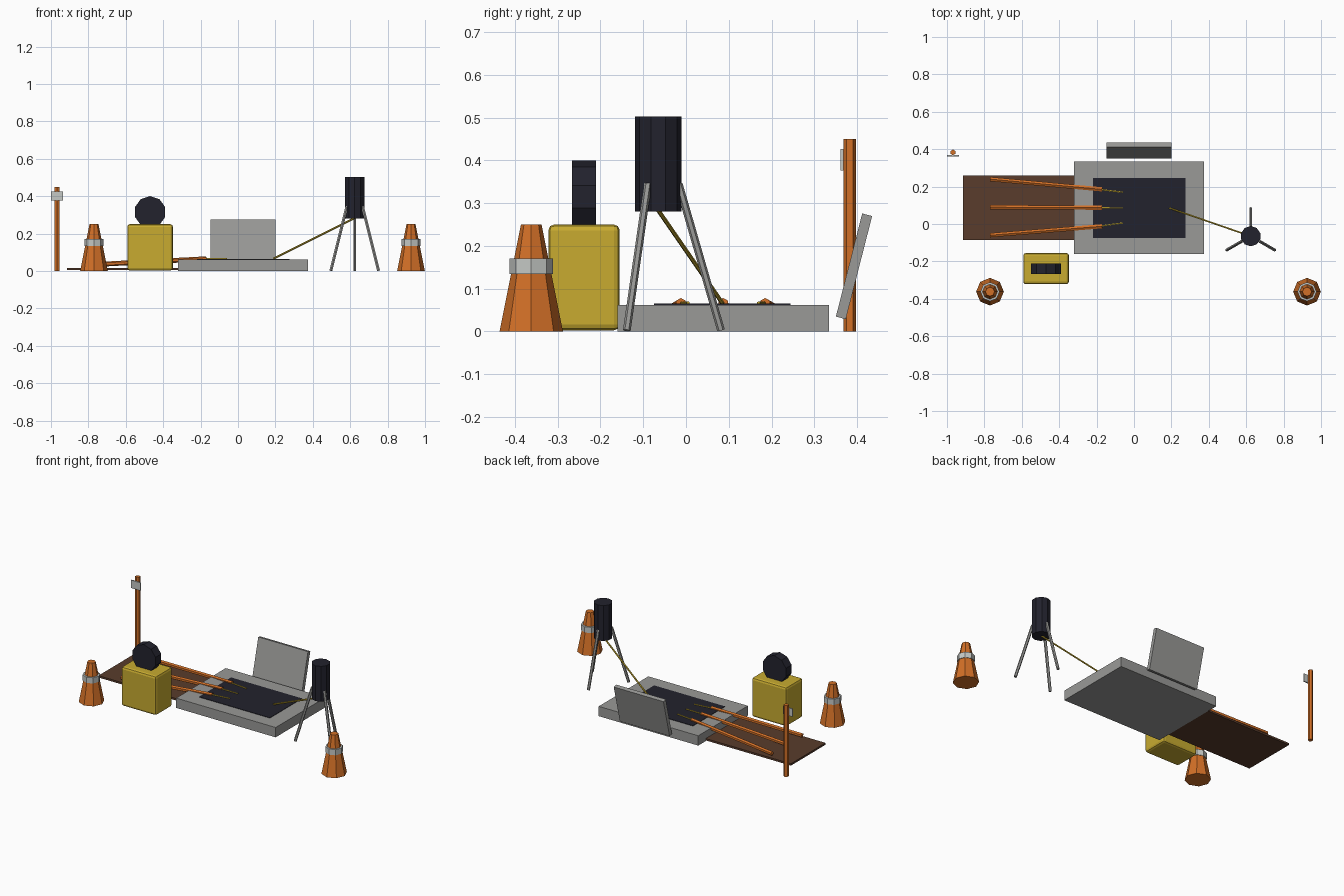
import bpy
import math
from mathutils import Vector, Matrix

if "Cube" in bpy.data.objects:
    bpy.data.objects.remove(bpy.data.objects["Cube"], do_unlink=True)


def material(name, r, g, b):
    mat = bpy.data.materials.new(name)
    mat.use_nodes = True
    mat.diffuse_color = (r, g, b, 1)
    bsdf = mat.node_tree.nodes["Principled BSDF"]
    bsdf.inputs["Base Color"].default_value = (r, g, b, 1)
    bsdf.inputs["Roughness"].default_value = 0.8
    return mat


ORANGE = material("safety orange", 0.64, 0.16, 0.02)
YELLOW = material("machine yellow", 0.58, 0.41, 0.03)
BLACK = material("dark rubber", 0.016, 0.016, 0.026)
GREY = material("concrete grey", 0.32, 0.32, 0.31)
BROWN = material("earth brown", 0.10, 0.045, 0.025)
PALE = material("reflective pale grey", 0.56, 0.58, 0.56)


def finish(name, mat):
    obj = bpy.context.object
    obj.name = name
    obj.data.materials.append(mat)
    return obj


def box(name, mat, low, high, bevel=0):
    """Box between two opposite corners."""
    low, high = Vector(low), Vector(high)
    bpy.ops.mesh.primitive_cube_add(size=1, location=(low + high) / 2)
    obj = finish(name, mat)
    obj.data.transform(Matrix.Diagonal((high - low).to_4d()))
    if bevel:
        mod = obj.modifiers.new("Bevel", "BEVEL")
        mod.width = bevel
        mod.segments = 2
    return obj


def rod(name, mat, start, end, r1, sides=6, r2=None):
    """Faceted rod or tapered cone between two points."""
    start, end = Vector(start), Vector(end)
    axis = end - start
    bpy.ops.mesh.primitive_cone_add(
        vertices=sides, radius1=r1, radius2=r1 if r2 is None else r2,
        depth=axis.length, location=(start + end) / 2)
    obj = finish(name, mat)
    obj.rotation_euler = axis.to_track_quat("Z", "Y").to_euler()
    return obj


# Concrete slab with its dark opening, and the earth strip beside it
box("slab", GREY, (-0.32, -0.16, 0), (0.375, 0.335, 0.062))
box("opening", BLACK, (-0.22, -0.075, 0.058), (0.275, 0.245, 0.0645))
box("earth_strip", BROWN, (-0.915, -0.085, 0.004), (-0.31, 0.26, 0.016))

# Orange conduits with a cable emerging from each
for i, (y_out, y_in, y_tip) in enumerate(
        [(0.24, 0.185, 0.17), (0.09, 0.087, 0.085), (-0.06, -0.012, 0.005)]):
    rod(f"conduit_{i}", ORANGE, (-0.77, y_out, 0.034), (-0.17, y_in, 0.065), 0.013)
    rod(f"cable_{i}", YELLOW, (-0.19, y_in, 0.066), (-0.06, y_tip, 0.066), 0.004)

# Leaning cover panel behind the slab
cover = box("cover_panel", GREY, (-0.147, 0.381, 0.0275), (0.2, 0.405, 0.2765))
cover.rotation_euler.x = -0.25

# Generator with cable reel on top
box("generator", YELLOW, (-0.592, -0.322, 0.002), (-0.348, -0.155, 0.25), 0.014)
reel = rod("cable_reel", BLACK, (-0.47, -0.267, 0.315), (-0.47, -0.21, 0.315), 0.085, 10)

# Tripod with splice canister and feed cable
cx, cy = 0.624, -0.065
rod("canister", BLACK, (cx, cy, 0.28), (cx, cy, 0.503), 0.054, 10)
for i in range(3):
    a = math.radians(90 + 120 * i)
    dx, dy = math.cos(a), math.sin(a)
    rod(f"tripod_leg_{i}", GREY, (cx + 0.147 * dx, cy + 0.147 * dy, 0.002),
        (cx + 0.048 * dx, cy + 0.048 * dy, 0.345), 0.009)
rod("feed_cable", YELLOW, (0.19, 0.085, 0.066), (cx, cy, 0.283), 0.005)

# Traffic cones with reflective collars
for side, x in (("right", -0.77), ("left", 0.925)):
    rod(f"{side}_cone", ORANGE, (x, -0.362, 0), (x, -0.362, 0.25), 0.074, 8, 0.024)
    rod(f"{side}_cone_collar", PALE, (x, -0.362, 0.134), (x, -0.362, 0.17), 0.051, 8)

# Marker post with its tag
rod("marker_post", ORANGE, (-0.968, 0.383, 0), (-0.968, 0.383, 0.45), 0.015)
box("marker_tag", PALE, (-1.0, 0.361, 0.376), (-0.935, 0.368, 0.426))
